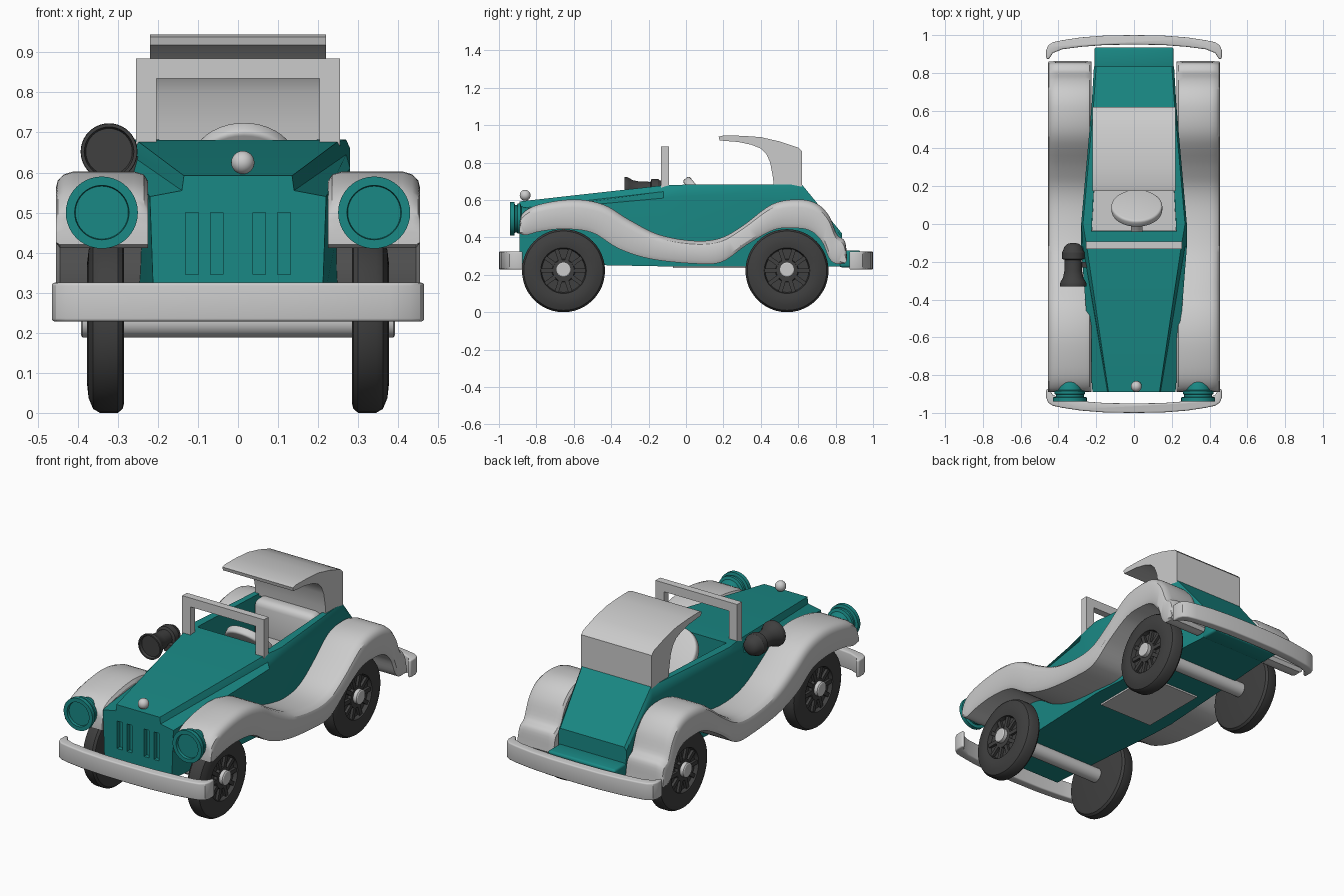
import bpy, bmesh
from math import sin, cos, pi, radians
from mathutils import Matrix, Vector

if "Cube" in bpy.data.objects:
    bpy.data.objects.remove(bpy.data.objects["Cube"])


def material(name, rgb):
    m = bpy.data.materials.new(name)
    m.diffuse_color = (*rgb, 1)
    m.use_nodes = True
    m.node_tree.nodes["Principled BSDF"].inputs["Base Color"].default_value = m.diffuse_color
    return m


TEAL = material("teal_paint", (0.01, 0.25, 0.235))
DARK = material("dark_rubber", (0.05, 0.05, 0.05))


def finish(name, bm, mat=None, bevel=0):
    bmesh.ops.recalc_face_normals(bm, faces=bm.faces)
    me = bpy.data.meshes.new(name)
    bm.to_mesh(me)
    bm.free()
    ob = bpy.data.objects.new(name, me)
    bpy.context.collection.objects.link(ob)
    if mat:
        me.materials.append(mat)
    if bevel:
        md = ob.modifiers.new("bevel", 'BEVEL')
        md.width, md.segments, md.limit_method = bevel, 3, 'ANGLE'
        md.angle_limit = radians(40)
        apply(ob, md)
    return ob


def apply(ob, md):
    bpy.context.view_layer.objects.active = ob
    bpy.ops.object.modifier_apply(modifier=md.name)


def loft(name, rings, mat=None, bevel=0):
    """Closed skin through rings of equal point count."""
    bm = bmesh.new()
    vs = [[bm.verts.new(p) for p in r] for r in rings]
    n = len(rings[0])
    for a, b in zip(vs, vs[1:]):
        for i in range(n):
            j = (i + 1) % n
            bm.faces.new((a[i], a[j], b[j], b[i]))
    bm.faces.new(vs[0])
    bm.faces.new(vs[-1])
    return finish(name, bm, mat, bevel)


def lathe(name, prof, axis, c, mat=None, n=40):
    """prof = (distance along axis, radius)."""
    ang = [2 * pi * i / n for i in range(n)]
    if axis == 'x':
        rings = [[(h, c[0] + r * cos(a), c[1] + r * sin(a)) for a in ang] for h, r in prof]
    else:
        rings = [[(c[0] + r * cos(a), h, c[1] + r * sin(a)) for a in ang] for h, r in prof]
    return loft(name, rings, mat)


def box(name, lo, hi, mat=None, bevel=0):
    bm = bmesh.new()
    lo, hi = Vector(lo), Vector(hi)
    bmesh.ops.create_cube(bm, size=1, matrix=Matrix.Translation((lo + hi) / 2) @ Matrix.Diagonal((*(hi - lo), 1)))
    return finish(name, bm, mat, bevel)


def cut(ob, cutter):
    md = ob.modifiers.new("cut", 'BOOLEAN')
    md.operation, md.object, md.solver = 'DIFFERENCE', cutter, 'EXACT'
    apply(ob, md)
    bpy.data.objects.remove(cutter)


def smooth_path(pts, steps=5):
    """Catmull-Rom through the points."""
    P = [Vector(p) for p in pts]
    P = [2 * P[0] - P[1]] + P + [2 * P[-1] - P[-2]]
    out = []
    for a, b, c, d in zip(P, P[1:], P[2:], P[3:]):
        for k in range(steps):
            t = k / steps
            out.append(0.5 * (2 * b + (c - a) * t + (2 * a - 5 * b + 4 * c - d) * t * t + (3 * b - a - 3 * c + d) * t ** 3))
    return out + [P[-2]]


# Body: half sections (x, z) from sill to hood top, at each y
sections = [
    (-0.89, [(.21, .26), (.22, .54), (.14, .555), (.135, .592)]),
    (-0.12, [(.255, .245), (.28, .61), (.27, .645), (.25, .678)]),
    (0.0, [(.26, .245), (.28, .62), (.28, .66), (.27, .682)]),
    (0.62, [(.22, .245), (.225, .6), (.225, .66), (.215, .682)]),
    (0.835, [(.205, .245), (.212, .36), (.212, .4), (.2, .42)]),
]
body = loft("body", [[(x, y, z) for x, z in h] + [(-x, y, z) for x, z in reversed(h)]
                     for y, h in sections], TEAL)
cut(body, loft("cockpit_cutter", [[(-.225, -.04, z), (.225, -.04, z), (.19, .6, z), (-.19, .6, z)]
                                  for z in (.38, .9)]))
for x in (-.115, -.053, .053, .115):
    cut(body, box("grille_cutter", (x - .016, -.95, .345), (x + .016, -.865, .5)))
box("rear_pan", (-.21, .82, .24), (.21, .935, .33), TEAL, .012)

# Cockpit interior
loft("cockpit_floor", [[(-.224, -.038, z), (.224, -.038, z), (.19, .598, z), (-.19, .598, z)] for z in (.375, .4)])
box("underside_plate", (-.17, -.07, .235), (.17, .32, .26))
box("seat_cushion", (-.19, .2, .39), (.19, .5, .49), bevel=.03)
box("seat_back", (-.19, .4, .42), (.19, .5, .68), bevel=.035)

# Steering wheel and column
tilt = Matrix.Translation((.015, .083, .61)) @ Matrix.Rotation(radians(-51), 4, 'X')
bm = bmesh.new()
bmesh.ops.create_cone(bm, cap_ends=True, segments=40, radius1=.135, radius2=.135, depth=.045, matrix=tilt)
finish("steering_wheel", bm, bevel=.012)
bm = bmesh.new()
bmesh.ops.create_cone(bm, cap_ends=True, segments=20, radius1=.03, radius2=.03, depth=.16,
                      matrix=tilt @ Matrix.Translation((0, 0, -.09)))
finish("steering_column", bm)

# Windscreen frame
frame = [(-.255, .665), (-.255, .885), (.255, .885), (.255, .665), (.203, .665), (.203, .835), (-.203, .835), (-.203, .665)]
loft("windscreen_frame", [[(x, y, z) for x, z in frame] for y in (-.133, -.092)])

# Folding top
roof = [(.175, .938), (.2, .945), (.3, .943), (.4, .936), (.5, .913), (.6, .88), (.62, .86), (.62, .67), (.47, .67),
        (.465, .72), (.45, .8), (.43, .845), (.4, .875), (.35, .895), (.28, .91), (.18, .918)]
loft("canopy", [[(x, y, z) for y, z in roof] for x in (-.22, .22)])

# Fenders: stations (top y, top z, bottom y, bottom z) along the S-curve
stations = [(-.89, .46, -.89, .42), (-.875, .525, -.855, .412), (-.79, .575, -.78, .432), (-.6, .603, -.65, .445),
            (-.44, .575, -.5, .425), (-.305, .495, -.36, .34), (-.145, .415, -.19, .285), (.04, .382, .04, .26),
            (.18, .395, .19, .268), (.3, .46, .325, .36), (.46, .577, .47, .44), (.6, .603, .58, .45),
            (.7, .58, .665, .435), (.765, .515, .725, .38), (.808, .415, .765, .29), (.85, .378, .8, .26),
            (.862, .28, .85, .26)]
tops = smooth_path([(a, b, 0) for a, b, _, _ in stations])
bots = smooth_path([(c, d, 0) for _, _, c, d in stations])
for side, s in (("left", -1), ("right", 1)):
    section = [(.225, 1), (.225, .15), (.235, .05), (.26, 0), (.41, 0), (.435, .05),
               (.45, .15), (.455, .28), (.455, .85), (.445, 1)]
    loft(f"{side}_fender", [[(s * x, *u.lerp(l, f).xy) for x, f in section] for u, l in zip(tops, bots)])

    # Headlights
    lathe(f"{side}_headlight", [(-.768, .006), (-.775, .022), (-.8, .043), (-.84, .058), (-.88, .065), (-.885, .08),
                                (-.9, .08), (-.903, .074), (-.915, .074), (-.918, .09), (-.94, .09),
                                (-.94, .068), (-.925, .066)], 'y', (s * .34, .5), TEAL)

    # Wheels with recessed rims and spokes
    for end, cy in (("front", -.655), ("rear", .54)):
        prof = [(.285, .2), (.288, .212), (.3, .222), (.345, .222), (.362, .212), (.373, .185), (.377, .15),
                (.372, .122), (.35, .116), (.35, .062), (.366, .058), (.368, .04)]
        lathe(f"{side}_{end}_wheel", [(s * h, r) for h, r in prof], 'x', (cy, .222), DARK, 48)
        bm = bmesh.new()
        for k in range(10):
            bmesh.ops.create_cube(bm, size=1, matrix=Matrix.Translation((s * .355, cy, .222))
                                  @ Matrix.Rotation(k * pi / 5, 4, 'X') @ Matrix.Translation((0, .088, 0))
                                  @ Matrix.Diagonal((.02, .062, .022, 1)))
        finish(f"{side}_{end}_spokes", bm, DARK)

# Axles
for end, cy in (("front", -.655), ("rear", .54)):
    lathe(f"{end}_axle", [(-.392, .034), (-.388, .04), (.388, .04), (.392, .034)], 'x', (cy, .228), None, 28)

# Bumpers: half plan (x, outer y, inner y)
plan = [(0, 1.0, .95), (.15, .998, .948), (.28, .988, .938), (.38, .973, .925), (.43, .962, .912), (.455, .945, .9), (.465, .92, .875)]
half = [(x, o) for x, o, _ in plan] + [(.465, .875), (.45, .872), (.43, .905)] + [(x, i) for x, _, i in plan[3::-1]]
outline = half[:-1] + [(-x, y) for x, y in reversed(half[1:-1])]
outline.insert(len(half) - 1, half[-1])
for end, s in (("front", -1), ("rear", 1)):
    loft(f"{end}_bumper", [[(x, s * y, z) for x, y in outline] for z in (.228, .325)], bevel=.01)

# Horn beside the hood
lathe("horn", [(-.315, .03), (-.315, .058), (-.33, .062), (-.33, .07), (-.318, .071), (-.305, .066), (-.285, .054),
               (-.25, .047), (-.19, .045), (-.185, .06), (-.15, .06), (-.14, .053), (-.12, .047), (-.105, .03),
               (-.1, .01)], 'y', (-.322, .652), DARK)
box("horn_bracket", (-.3, -.23, .6), (-.25, -.2, .64), DARK)

# Radiator cap ball
bm = bmesh.new()
bmesh.ops.create_uvsphere(bm, u_segments=28, v_segments=16, radius=.029, matrix=Matrix.Translation((.012, -.86, .625)))
finish("radiator_cap", bm)

bpy.ops.object.select_all(action='SELECT')
bpy.ops.object.shade_smooth_by_angle(angle=radians(32))
